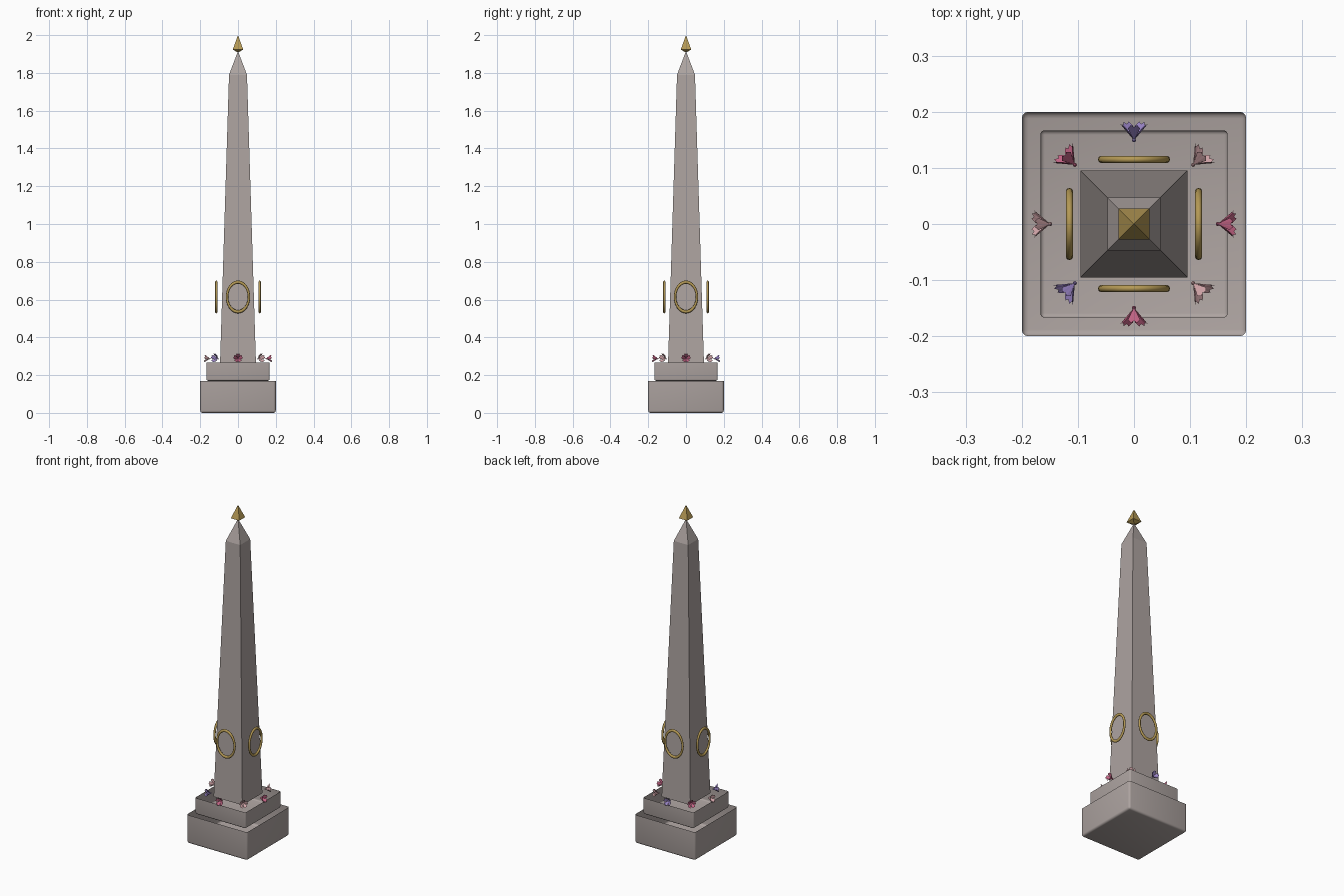
import bpy, bmesh, math
from mathutils import Vector, Matrix

if "Cube" in bpy.data.objects:
    bpy.data.objects.remove(bpy.data.objects["Cube"])


def material(name, rgb):
    m = bpy.data.materials.new(name)
    m.diffuse_color = (*rgb, 1)
    m.use_nodes = True
    m.node_tree.nodes["Principled BSDF"].inputs["Base Color"].default_value = m.diffuse_color
    return m


STONE = material("grey_stone", (0.42, 0.37, 0.355))
GOLD = material("gold", (0.46, 0.32, 0.09))
ROSE = material("rose_petal", (0.56, 0.13, 0.24))
PALE = material("pale_pink_petal", (0.65, 0.38, 0.40))
VIOLET = material("violet_petal", (0.32, 0.23, 0.56))


def make(name, bm, mat):
    me = bpy.data.meshes.new(name)
    bm.to_mesh(me)
    bm.free()
    me.materials.append(mat)
    ob = bpy.data.objects.new(name, me)
    bpy.context.collection.objects.link(ob)
    return ob


def smooth(ob, angle=40):
    bpy.ops.object.select_all(action='DESELECT')
    ob.select_set(True)
    bpy.context.view_layer.objects.active = ob
    bpy.ops.object.shade_smooth_by_angle(angle=math.radians(angle))


def square_loft(name, profile, mat):
    """Stack of square sections (half width, z); half width 0 is a point."""
    bm = bmesh.new()
    prev = None
    for h, z in profile:
        if h == 0:
            ring = [bm.verts.new((0, 0, z))] * 4
        else:
            ring = [bm.verts.new((h * sx, h * sy, z))
                    for sx, sy in ((-1, -1), (1, -1), (1, 1), (-1, 1))]
        if prev:
            for i in range(4):
                j = (i + 1) % 4
                quad = [prev[i], prev[j], ring[j], ring[i]]
                bm.faces.new(list(dict.fromkeys(quad)))
        elif h:
            bm.faces.new(ring[::-1])
        prev = ring
    bmesh.ops.recalc_face_normals(bm, faces=bm.faces[:])
    return make(name, bm, mat)


# Stepped plinth with rounded edges
for name, h, z0, z1, w in (("lower_plinth", 0.2, 0, 0.17, 0.012),
                           ("upper_plinth", 0.167, 0.17, 0.267, 0.008)):
    ob = square_loft(name, [(h, z0), (h, z1)], STONE)
    bm = bmesh.new()
    bm.from_mesh(ob.data)
    bmesh.ops.bevel(bm, geom=bm.edges[:], offset=w, segments=3,
                    profile=0.5, affect='EDGES')
    top = max(v.co.z for v in bm.verts)
    for f in bm.faces:
        if all(abs(v.co.z - top) < 1e-5 for v in f.verts):
            f.normal_update()
    bm.to_mesh(ob.data)
    bm.free()
    smooth(ob)

# Tapered shaft with pointed cap, and gold finial
square_loft("shaft", [(0.095, 0.265), (0.0475, 1.79), (0, 1.916)], STONE)
square_loft("finial", [(0, 1.908), (0.028, 1.923), (0, 2.0)], GOLD)

# Oval gold rings on the four sides
for i, side in enumerate(("right", "back", "left", "front")):
    bm = bmesh.new()
    n, k, major, minor = 32, 8, 0.058, 0.0065
    rows = []
    for a in range(n):
        t = 2 * math.pi * a / n
        row = []
        for b in range(k):
            p = 2 * math.pi * b / k
            r = major + minor * math.cos(p)
            row.append(bm.verts.new((minor * math.sin(p), r * math.cos(t),
                                     1.35 * r * math.sin(t))))
        rows.append(row)
    for a in range(n):
        for b in range(k):
            c, d = (a + 1) % n, (b + 1) % k
            bm.faces.new((rows[a][b], rows[c][b], rows[c][d], rows[a][d]))
    bmesh.ops.recalc_face_normals(bm, faces=bm.faces[:])
    bm.transform(Matrix.Rotation(i * math.pi / 2, 4, 'Z')
                 @ Matrix.Translation((0.115, 0, 0.614)))
    smooth(make(side + "_ring", bm, GOLD), 60)

# Five-petalled blossoms around the shaft foot, opening outward
PETAL = [(0.011, -35, 0.013), (0.021, -31, 0.024), (0.025, -13, 0.031),
         (0.021, 0, 0.027), (0.025, 13, 0.031), (0.021, 31, 0.024),
         (0.011, 35, 0.013)]   # radius, angle, depth along the axis
for i in range(8):
    bm = bmesh.new()
    for p in range(5):
        a0 = 90 + p * 72
        base = bm.verts.new((0, 0, 0))
        vs = []
        for r, a, d in PETAL:
            t = math.radians(a0 + a)
            vs.append(bm.verts.new((d, r * math.cos(t), r * math.sin(t))))
        for q in range(len(vs) - 1):
            bm.faces.new((base, vs[q], vs[q + 1]))
    # small bud at the base of the cup
    bmesh.ops.create_icosphere(bm, subdivisions=1, radius=0.004)
    bm.transform(Matrix.Rotation(i * math.pi / 4, 4, 'Z')
                 @ Matrix.Translation((0.149, 0, 0.287))
                 @ Matrix.Rotation(math.radians(-8), 4, 'Y'))
    make("blossom_%d" % (i + 1), bm, (ROSE, PALE, VIOLET)[i % 3])
